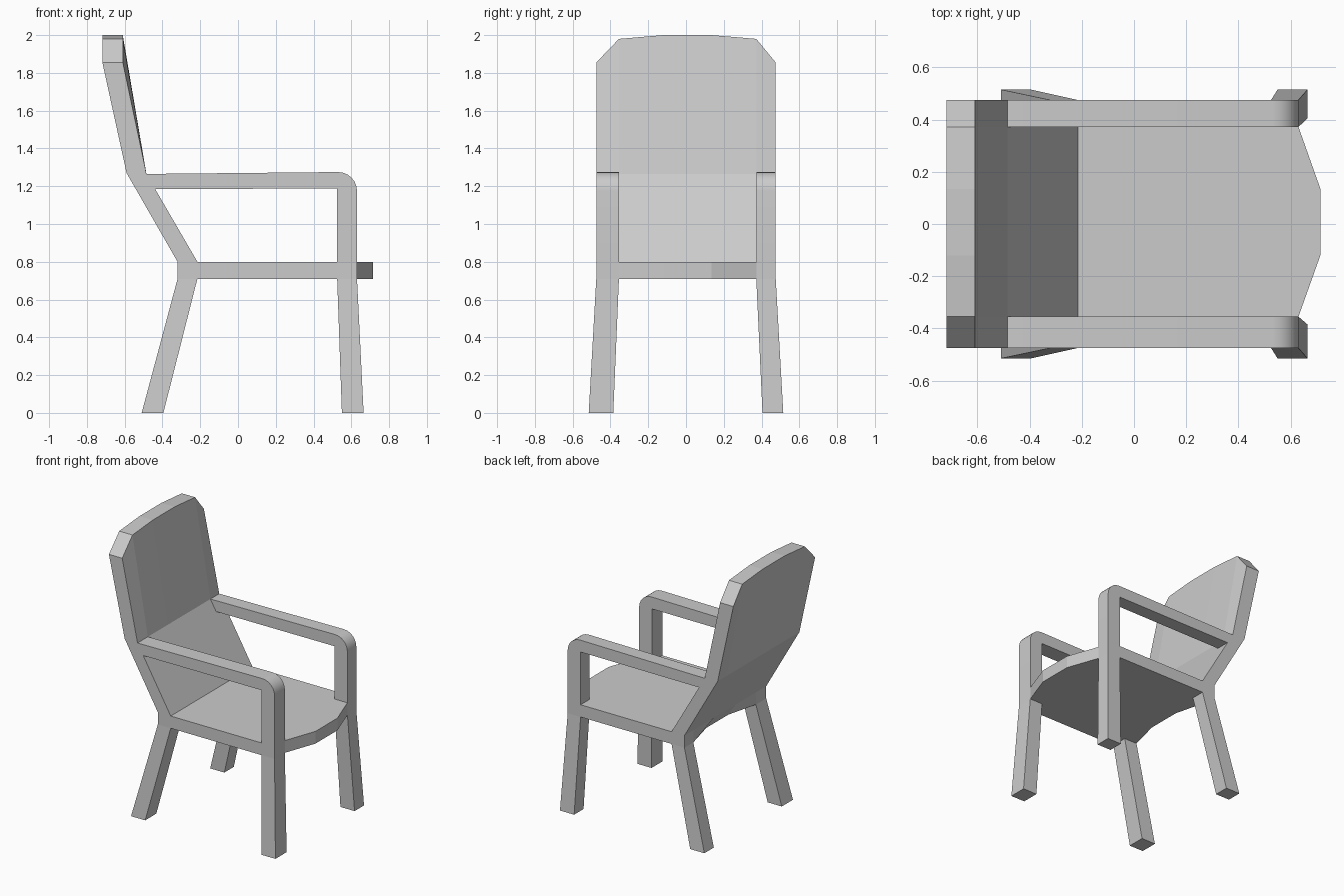
import bpy, bmesh, math

if "Cube" in bpy.data.objects:
    bpy.data.objects.remove(bpy.data.objects["Cube"])


def loft(name, rings, skip=(), caps=(True, True)):
    """Join matching rings of points into a solid; skip hides buried side strips."""
    bm = bmesh.new()
    vs = [[bm.verts.new(p) for p in ring] for ring in rings]
    n = len(vs[0])
    for a, b in zip(vs, vs[1:]):
        for i in range(n):
            if i not in skip:
                j = (i + 1) % n
                bm.faces.new((a[i], a[j], b[j], b[i]))
    for use, ring in zip(caps, (vs[0], vs[-1])):
        if use:
            bm.faces.new(ring)
    bmesh.ops.recalc_face_normals(bm, faces=bm.faces)
    mesh = bpy.data.meshes.new(name)
    bm.to_mesh(mesh)
    bm.free()
    obj = bpy.data.objects.new(name, mesh)
    bpy.context.collection.objects.link(obj)
    return obj


# Seat and backrest: one bent shell, lofted across the width
# station: y, top of back, rear lower edge x, seat front x
stations = [(-.475, 1.855, -.32, .63), (-.355, 1.98, -.32, .63),
            (-.12, 2.0, -.26, .714), (.135, 2.0, -.26, .714),
            (.372, 1.98, -.32, .63), (.475, 1.855, -.32, .63)]
rings = []
for y, top, rear, front in stations:
    profile = [(-.718, top), (-.59, 1.27), (-.32, .80), (rear, .71),
               (front, .71), (front, .80), (-.215, .80),
               (-.485, 1.265), (-.61, top)]
    rings.append([(x, y, z) for x, z in profile])
loft("seat_and_back", rings)

# Armrest outline with a rounded front corner
arc = [(.53 + .1 * math.cos(a), 1.175 + .1 * math.sin(a))
       for a in (math.radians(90 - 15 * k) for k in range(7))]
arm = [(-.485, 1.265)] + arc + [(.63, .80), (.525, .80), (.525, 1.188), (-.44, 1.185)]
n = len(arm)

# Each side: outer and inner y at seat level, then at the floor
sides = {"left": (-.475, -.355, -.515, -.385),
         "right": (.475, .372, .515, .405)}
for side, (yo, yi, fo, fi) in sides.items():
    obj = loft(side + "_armrest",
               [[(x, y, z) for x, z in arm] for y in (yo, yi)],
               skip=(n - 4, n - 1))
    bpy.ops.object.select_all(action='DESELECT')
    obj.select_set(True)
    bpy.context.view_layer.objects.active = obj
    bpy.ops.object.shade_smooth_by_angle(angle=math.radians(30))

    # Splayed legs: x range at the seat, x range at the floor
    for leg, (t0, t1, b0, b1) in {"front": (.525, .63, .55, .665),
                                  "rear": (-.32, -.215, -.51, -.395)}.items():
        upper = [(t0, yo, .71), (t1, yo, .71), (t1, yi, .71), (t0, yi, .71)]
        foot = [(b0, fo, 0), (b1, fo, 0), (b1, fi, 0), (b0, fi, 0)]
        loft(f"{side}_{leg}_leg", [upper, foot], caps=(False, True))
